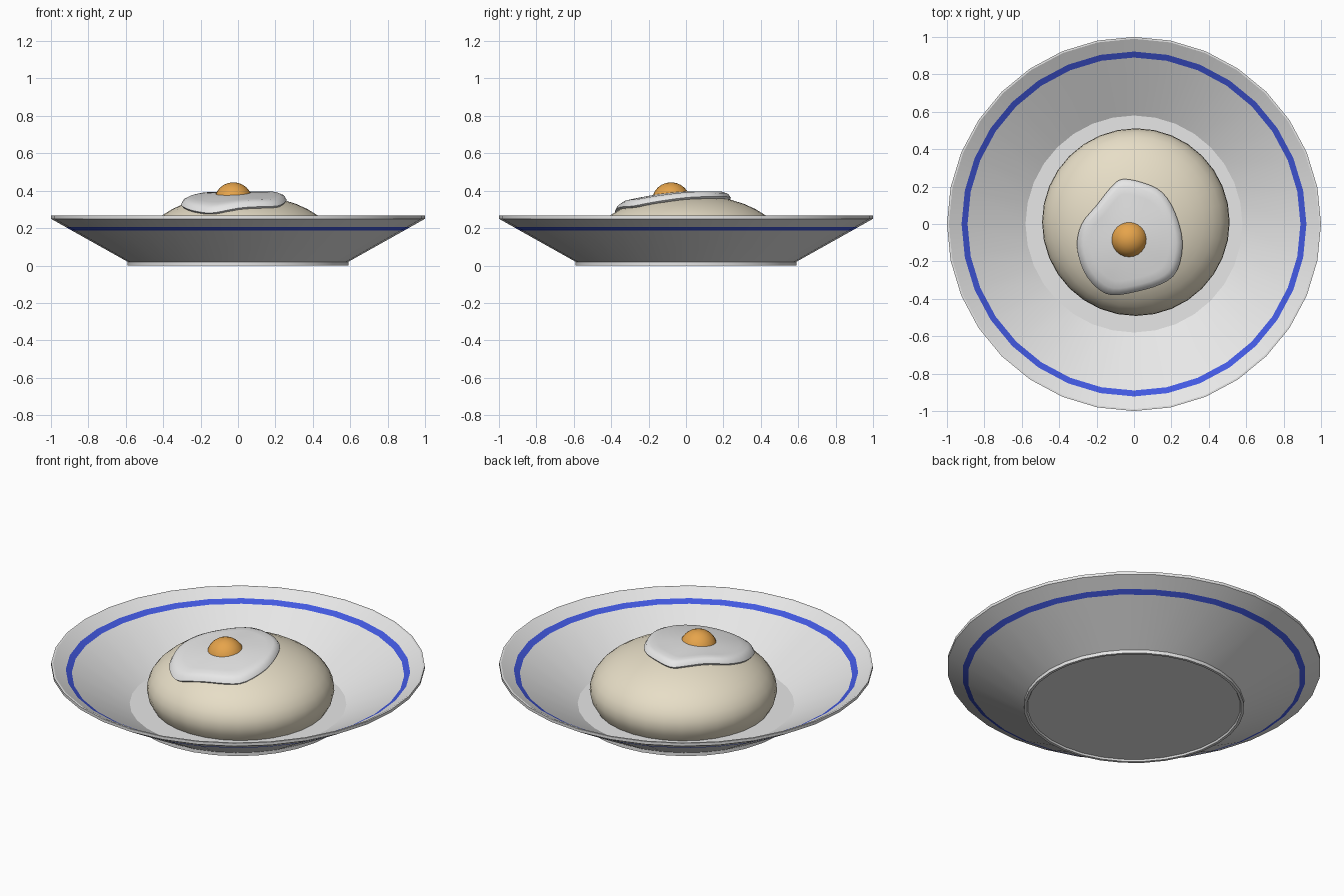
import bpy, math
from mathutils import Vector

if "Cube" in bpy.data.objects:
    bpy.data.objects.remove(bpy.data.objects["Cube"])


def material(name, rgb):
    m = bpy.data.materials.new(name)
    m.diffuse_color = (*rgb, 1)
    m.use_nodes = True
    m.node_tree.nodes["Principled BSDF"].inputs["Base Color"].default_value = m.diffuse_color
    return m


WHITE = material("glazed white", (0.8, 0.8, 0.8))
BLUE = material("stripe blue", (0.055, 0.1, 0.75))
CREAM = material("rice cream", (0.8, 0.73, 0.57))
ORANGE = material("yolk orange", (0.79, 0.37, 0.07))


def build(name, rings, mats, angle=25, rule=None):
    """Skin a list of rings; a ring of one point is a pole."""
    verts, faces, spans, start = [], [], [], []
    for r in rings:
        start.append(len(verts))
        verts += r
    for k in range(len(rings) - 1):
        a, b = start[k], start[k + 1]
        na, nb = len(rings[k]), len(rings[k + 1])
        n = max(na, nb)
        for i in range(n):
            j = (i + 1) % n
            if na == 1:
                f = (a, b + j, b + i)
            elif nb == 1:
                f = (a + i, a + j, b)
            else:
                f = (a + i, a + j, b + j, b + i)
            faces.append(f)
            spans.append(k)
    me = bpy.data.meshes.new(name)
    me.from_pydata(verts, [], faces)
    for m in mats:
        me.materials.append(m)
    for p, k in zip(me.polygons, spans):
        p.use_smooth = True
        p.material_index = rule(k) if rule else 0
    me.set_sharp_from_angle(angle=math.radians(angle))
    ob = bpy.data.objects.new(name, me)
    bpy.context.collection.objects.link(ob)
    return ob


def lathe(profile, n=32, cx=0, cy=0):
    rings = []
    for r, z in profile:
        if r < 1e-6:
            rings.append([(cx, cy, z)])
        else:
            rings.append([(cx + r * math.cos(math.tau * i / n),
                           cy + r * math.sin(math.tau * i / n), z) for i in range(n)])
    return rings


# Plate: foot ring, sloping wall, rim, inner wall and floor, with a stripe on both sides
plate = [(0, .01), (.57, .01), (.575, 0), (.59, 0), (.59, .02),
         (.89, .188), (.92, .205), (1, .25), (1, .267), (.99, .267),
         (.922, .2285), (.89, .2104), (.58, .035), (0, .035)]
build("plate", lathe(plate), [WHITE, BLUE], rule=lambda k: int(k in (5, 10)))

# Rice mound: ellipsoid cut off at the plate floor
RX, RY, RR, RZ, RH = .01, .01, .502, .125, .255
dome = []
for i in range(13):
    a = math.radians(-20.7 + 110.7 * i / 12)
    dome.append((max(0, RR * math.cos(a)) if i < 12 else 0, RZ + RH * math.sin(a)))
build("rice_mound", lathe([(0, .035)] + dome, 32, RX, RY), [CREAM], 40)


def rice_z(x, y):
    d = ((x - RX) ** 2 + (y - RY) ** 2) / RR ** 2
    return RZ + RH * math.sqrt(max(0, 1 - d))


# Egg white: wavy outline draped over the rice
outline = [Vector(p) for p in [
    (.26, -.1), (.22, .06), (.15, .17), (.05, .22), (-.06, .24), (-.12, .2),
    (-.2, .1), (-.28, .0), (-.305, -.12), (-.27, -.25), (-.2, -.34),
    (-.12, -.38), (0, -.365), (.15, -.32), (.23, -.25)]]
n = len(outline)
curve = []
for i in range(n):
    p0, p1, p2, p3 = (outline[(i + k) % n] for k in (-1, 0, 1, 2))
    for s in range(3):
        t = s / 3
        curve.append(.5 * (2 * p1 + (p2 - p0) * t + (2 * p0 - 5 * p1 + 4 * p2 - p3) * t * t
                           + (3 * p1 - p0 - 3 * p2 + p3) * t ** 3))
centre = Vector((-.025, -.08))
rings = [[(centre.x, centre.y, rice_z(*centre) + .015)]]
for t, off in ((.3, .015), (.55, .018), (.75, .025), (.88, .032), (.96, .028),
               (1, .012), (.97, -.002), (.9, -.01)):
    ring = []
    for p in curve:
        q = centre + (p - centre) * t
        ring.append((q.x, q.y, rice_z(q.x, q.y) + off))
    rings.append(ring)
build("egg_white", rings, [WHITE], 50)

# Yolk: ball sunk into the egg white
ball = [(0 if i in (0, 12) else .102 * math.cos(math.pi * (i / 12 - .5)),
         .345 + .1 * math.sin(math.pi * (i / 12 - .5))) for i in range(13)]
build("yolk", lathe(ball, 24, centre.x, centre.y), [ORANGE], 40)

# Make every face point outwards
import bmesh
for ob in bpy.context.collection.objects:
    bm = bmesh.new()
    bm.from_mesh(ob.data)
    bmesh.ops.recalc_face_normals(bm, faces=bm.faces)
    if ob.name == "egg_white":  # open underside: top must face up
        top = max(bm.faces, key=lambda f: f.calc_center_median().z)
        if top.normal.z < 0:
            bmesh.ops.reverse_faces(bm, faces=bm.faces)
    bm.to_mesh(ob.data)
    bm.free()
